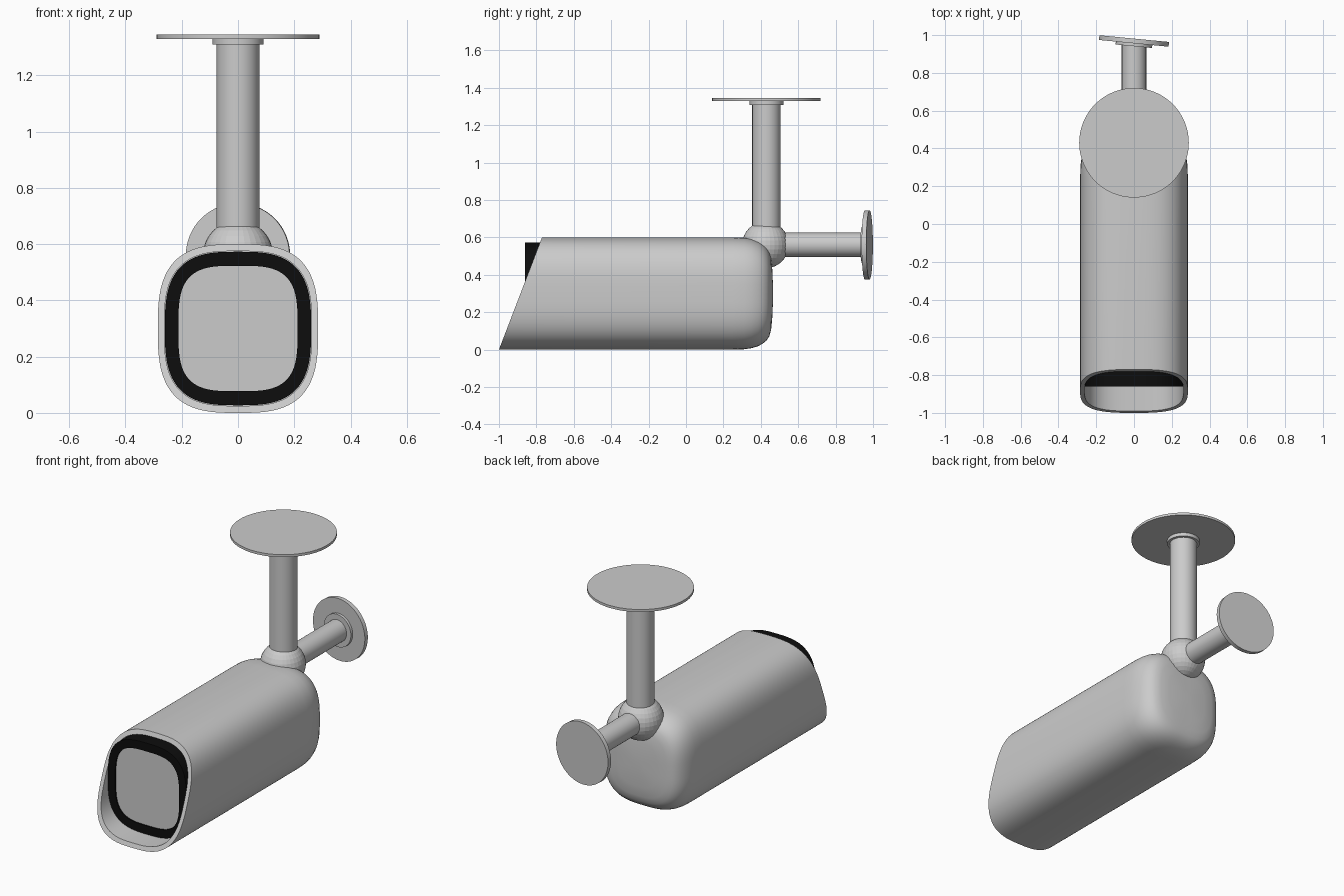
import bpy, bmesh, math

if "Cube" in bpy.data.objects:
    bpy.data.objects.remove(bpy.data.objects["Cube"])

N = 96          # points round each body section
CZ = 0.30       # height of the body axis


def section(hx, hz, power, y_of_z):
    """Superellipse loop in x/z; y comes from a function of the height."""
    pts = []
    for i in range(N):
        a = 2 * math.pi * i / N
        c, s = math.cos(a), math.sin(a)
        x = hx * math.copysign(abs(c) ** (2 / power), c)
        z = CZ + hz * math.copysign(abs(s) ** (2 / power), s)
        pts.append((x, y_of_z(z), z))
    return pts


def loft(name, loops, cap_start=False, cap_end=False, angle=35):
    bm = bmesh.new()
    rings = [[bm.verts.new(p) for p in loop] for loop in loops]
    for a, b in zip(rings, rings[1:]):
        for i in range(N):
            j = (i + 1) % N
            bm.faces.new((a[i], a[j], b[j], b[i]))
    if cap_start:
        bm.faces.new(rings[0])
    if cap_end:
        bm.faces.new(rings[-1])
    bmesh.ops.recalc_face_normals(bm, faces=bm.faces)
    mesh = bpy.data.meshes.new(name)
    bm.to_mesh(mesh)
    bm.free()
    ob = bpy.data.objects.new(name, mesh)
    bpy.context.collection.objects.link(ob)
    bpy.ops.object.select_all(action='DESELECT')
    ob.select_set(True)
    bpy.context.view_layer.objects.active = ob
    bpy.ops.object.shade_smooth_by_angle(angle=math.radians(angle))
    return ob


def slant(z):
    return -1.0 + 0.23 * z / 0.6


def at(y):
    return lambda z: y


def cylinder(name, radius, depth, location, rotation=(0, 0, 0), sides=48):
    bpy.ops.mesh.primitive_cylinder_add(vertices=sides, radius=radius, depth=depth,
                                        location=location, rotation=rotation)
    ob = bpy.context.object
    ob.name = name
    bpy.ops.object.shade_smooth_by_angle(angle=math.radians(30))
    return ob


# Housing: hollow hood with slanted mouth and rounded back
HX, HZ = 0.285, 0.30
IX, IZ = 0.262, 0.275
back = [(0.25, 1), (0.31, 0.994), (0.35, 0.975), (0.385, 0.94), (0.41, 0.895),
        (0.43, 0.84), (0.445, 0.765), (0.455, 0.65), (0.461, 0.45), (0.465, 0.15)]
loops = [section(IX, IZ, 3, at(-0.70)), section(IX, IZ, 3, slant),
         section(HX, HZ, 3, slant)]
loops += [section(HX * s, HZ * s, 3, at(y)) for y, s in back]
loft("housing", loops, cap_start=True, cap_end=True)

# Black bezel ring inside the mouth
RX, RZ = 0.260, 0.273
bezel = loft("bezel", [section(RX, RZ, 3, at(-0.70)), section(RX, RZ, 3, at(-0.86)),
                       section(0.212, 0.223, 3.4, at(-0.86)),
                       section(0.212, 0.223, 3.4, at(-0.845))])
black = bpy.data.materials.new("black")
black.diffuse_color = (0.004, 0.004, 0.004, 1)
black.use_nodes = True
black.node_tree.nodes["Principled BSDF"].inputs["Base Color"].default_value = black.diffuse_color
bezel.data.materials.append(black)

# Flat window inside the bezel
loft("window", [section(0.212, 0.223, 3.4, at(-0.852)),
                section(0.212, 0.223, 3.4, at(-0.72))], cap_start=True, cap_end=True)

# Ball joint
BY, BZ = 0.425, 0.56
bpy.ops.mesh.primitive_uv_sphere_add(segments=32, ring_count=16, radius=0.125,
                                     location=(0, BY, BZ))
bpy.context.object.name = "ball_joint"

# Ceiling mount
cylinder("ceiling_post", 0.076, 1.31 - BZ, (0, 0.43, (1.31 + BZ) / 2))
cylinder("ceiling_collar", 0.091, 0.022, (0, 0.43, 1.320))
cylinder("ceiling_plate", 0.29, 0.015, (0, 0.43, 1.3375), sides=96)

# Wall mount, its plate turned slightly
TURN = math.radians(-5.5)
cylinder("wall_post", 0.065, 0.955 - BY, (0, (0.955 + BY) / 2, BZ), (math.pi / 2, 0, 0))
cylinder("wall_collar", 0.097, 0.02, (0, 0.951, BZ), (math.pi / 2, 0, TURN))
cylinder("wall_plate", 0.185, 0.025, (0, 0.969, BZ), (math.pi / 2, 0, TURN), sides=96)
